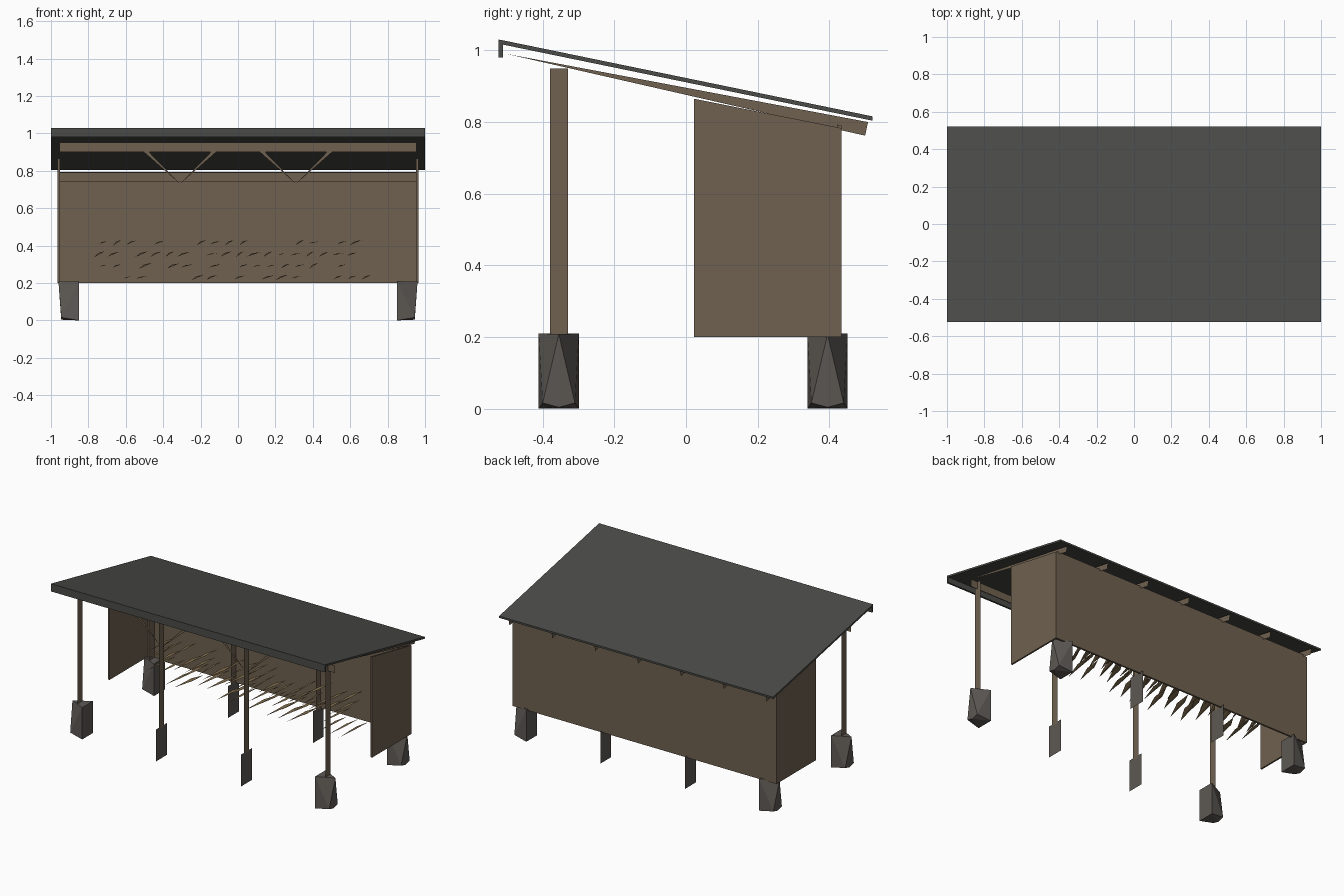
import bpy, bmesh, random

if "Cube" in bpy.data.objects:
    bpy.data.objects.remove(bpy.data.objects["Cube"])

random.seed(4)


def material(name, r, g, b):
    m = bpy.data.materials.new(name)
    m.diffuse_color = (r, g, b, 1)
    m.use_nodes = True
    m.node_tree.nodes["Principled BSDF"].inputs["Base Color"].default_value = m.diffuse_color
    return m


WOOD = material("weathered_wood", 0.16, 0.12, 0.08)
ROOF = material("dark_roofing", 0.07, 0.07, 0.065)
STONE = material("stone", 0.11, 0.10, 0.09)
LOGS = material("split_logs", 0.20, 0.14, 0.07)


def finish(name, bm, mat):
    me = bpy.data.meshes.new(name)
    bm.to_mesh(me)
    bm.free()
    me.materials.append(mat)
    ob = bpy.data.objects.new(name, me)
    bpy.context.collection.objects.link(ob)
    return ob


def sheets(name, polys, mat):
    """Flat unthickened panels, one face per polygon."""
    bm = bmesh.new()
    for p in polys:
        bm.faces.new([bm.verts.new(v) for v in p])
    return finish(name, bm, mat)


def prism(name, profile, x0, x1, mat):
    """Extrude a (y, z) profile along x."""
    bm = bmesh.new()
    f = bm.faces.new([bm.verts.new((x0, y, z)) for y, z in profile])
    ext = bmesh.ops.extrude_face_region(bm, geom=[f])["geom"]
    bmesh.ops.translate(bm, vec=(x1 - x0, 0, 0),
                        verts=[v for v in ext if isinstance(v, bmesh.types.BMVert)])
    bmesh.ops.recalc_face_normals(bm, faces=bm.faces)
    return finish(name, bm, mat)


def yz_rect(x, y0, y1, z0, z1):
    return [(x, y0, z0), (x, y1, z0), (x, y1, z1), (x, y0, z1)]


def xz_rect(y, x0, x1, z0, z1):
    return [(x0, y, z0), (x1, y, z0), (x1, y, z1), (x0, y, z1)]


# Sloping roof and front fascia
prism("roof", [(-0.52, 1.03), (0.52, 0.816), (0.52, 0.804), (-0.52, 1.018)], -1, 1, ROOF)
prism("fascia", [(-0.523, 1.03), (-0.511, 1.028), (-0.511, 0.98), (-0.523, 0.98)], -1, 1, ROOF)

# Thin tapered rafters
sheets("rafters", [[(x, -0.5, 0.99), (x, 0.5, 0.762), (x, 0.508, 0.80)]
                   for x in [i * 0.313 for i in range(-3, 4)]], WOOD)

# Back wall and side walls
prism("back_wall", [(0.422, 0.2), (0.434, 0.2), (0.434, 0.79), (0.422, 0.793)], -0.955, 0.955, WOOD)
for s, side in ((-1, "left"), (1, "right")):
    prism(side + "_wall", [(0.022, 0.2), (0.434, 0.2), (0.434, 0.783), (0.022, 0.865)],
          s * 0.953, s * 0.964, WOOD)

# Posts, beams and braces
POST_X = (-0.905, -0.31, 0.31, 0.905)
sheets("front_posts", [yz_rect(x, -0.38, -0.33, 0.2, 0.95) for x in POST_X], WOOD)
sheets("back_posts", [yz_rect(x, 0.37, 0.42, 0.2, 0.79) for x in POST_X], WOOD)
sheets("front_beam", [xz_rect(-0.355, -0.955, 0.955, 0.90, 0.95)], WOOD)
sheets("back_beam", [xz_rect(0.395, -0.955, 0.955, 0.74, 0.79)], WOOD)
sheets("braces", [[(p, -0.355, 0.73), (p + s * 0.165, -0.355, 0.90), (p + s * 0.193, -0.355, 0.90)]
                  for p in (-0.31, 0.31) for s in (-1, 1)], WOOD)

# Foundation stones: flat in the middle, wedge-shaped at the corners
for yc, row in ((-0.355, "front"), (0.395, "back")):
    sheets(row + "_middle_stones",
           [yz_rect(x, yc - 0.056, yc + 0.056, 0, 0.21) for x in (-0.31, 0.31)], STONE)
    for s, side in ((-1, "left"), (1, "right")):
        bm = bmesh.new()
        for v in yz_rect(s * 0.85, yc - 0.056, yc + 0.056, 0, 0.21):
            bm.verts.new(v)
        for x, dy, z in ((0.96, 0, 0.208), (0.945, -0.045, 0.016),
                         (0.945, 0, 0.004), (0.945, 0.045, 0.016)):
            bm.verts.new((s * x, yc + dy, z))
        bmesh.ops.convex_hull(bm, input=bm.verts)
        finish(f"{row}_{side}_stone", bm, STONE)

# Stacked firewood, thin split blades
blades = []
for row in range(4):
    for i in range(20):
        if random.random() < 0.25:
            continue
        x = -0.74 + i * 0.075 + (row % 2) * 0.02
        z = 0.23 + row * 0.062
        w, h = random.uniform(0.02, 0.035), random.uniform(0.005, 0.016)
        y0, y1 = random.uniform(0.09, 0.14), random.uniform(0.32, 0.37)
        blades.append([(x - w, y0, z - h), (x + w * 0.6, (y0 + y1) / 2, z + h * 0.7),
                       (x + w, y1, z + h)])
        blades.append([(x - w, y0, z - h), (x + w, y1, z + h),
                       (x - w * 0.3, (y0 + y1) / 2 + 0.04, z + h * 0.4)])
sheets("firewood", blades, LOGS)
